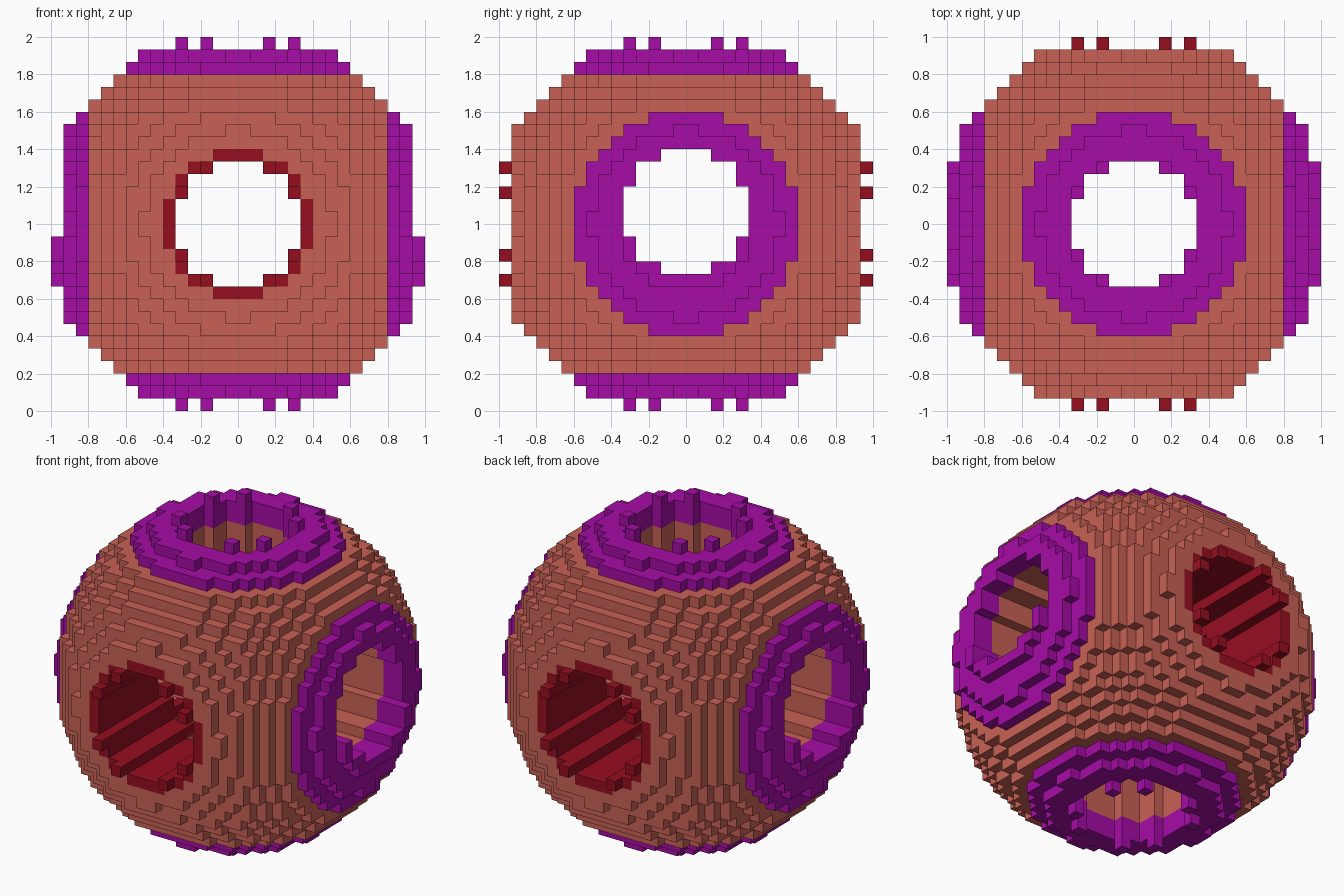
import bpy, bmesh

if "Cube" in bpy.data.objects:
    bpy.data.objects.remove(bpy.data.objects["Cube"])

# Block ball: 30 x 30 x 30 cells, pierced by three round tunnels
N = 15                 # cells from centre to edge
S = 1 / N              # cell size
R2 = 15.5 ** 2         # ball radius squared (cells)
HOLE2 = 25             # tunnel radius squared
LINING2 = 36           # outer radius squared of the front-back lining


def filled(i, j, k):
    x, y, z = i + .5, j + .5, k + .5
    if max(abs(x), abs(y), abs(z)) > N or x*x + y*y + z*z > R2:
        return False
    return (x*x + y*y > HOLE2 and           # vertical tunnel
            x*x + z*z > HOLE2 and           # front-back tunnel
            y*y + (z - 1)**2 > HOLE2)       # side tunnel, one cell higher


def part_of(i, j, k):
    x, z = i + .5, k + .5
    if abs(x) > 12:
        return "side_rims"
    if abs(z) > 12:
        return "top_bottom_rims"
    return "tunnel_lining" if x*x + z*z < LINING2 else "ball_body"


def material(name, rgb):
    m = bpy.data.materials.new(name)
    m.diffuse_color = (*rgb, 1)
    m.use_nodes = True
    m.node_tree.nodes["Principled BSDF"].inputs["Base Color"].default_value = m.diffuse_color
    return m


purple = material("purple", (0.381, 0.0037, 0.381))
mats = {"ball_body": material("salmon", (0.578, 0.119, 0.091)),
        "tunnel_lining": material("dark red", (0.305, 0.0044, 0.0144)),
        "side_rims": purple, "top_bottom_rims": purple}
meshes = {n: bmesh.new() for n in mats}
corners = {n: {} for n in mats}


def vert(part, p):
    cache = corners[part]
    if p not in cache:
        cache[p] = meshes[part].verts.new((p[0]*S, p[1]*S, p[2]*S + 1))
    return cache[p]


# Exposed cell faces, sorted into parts
span = range(-N, N)
cells = {(i, j, k) for i in span for j in span for k in span if filled(i, j, k)}
for c in sorted(cells):
    part = part_of(*c)
    for axis in range(3):
        u, v = (axis + 1) % 3, (axis + 2) % 3
        for side in (0, 1):
            n = list(c)
            n[axis] += 2*side - 1
            if tuple(n) in cells:
                continue
            quad = []
            for du, dv in ((0, 0), (1, 0), (1, 1), (0, 1)):
                p = list(c)
                p[axis] += side
                p[u] += du
                p[v] += dv
                quad.append(vert(part, tuple(p)))
            meshes[part].faces.new(quad if side else quad[::-1])

for name, bm in meshes.items():
    me = bpy.data.meshes.new(name)
    bm.to_mesh(me)
    bm.free()
    me.materials.append(mats[name])
    bpy.context.collection.objects.link(bpy.data.objects.new(name, me))
